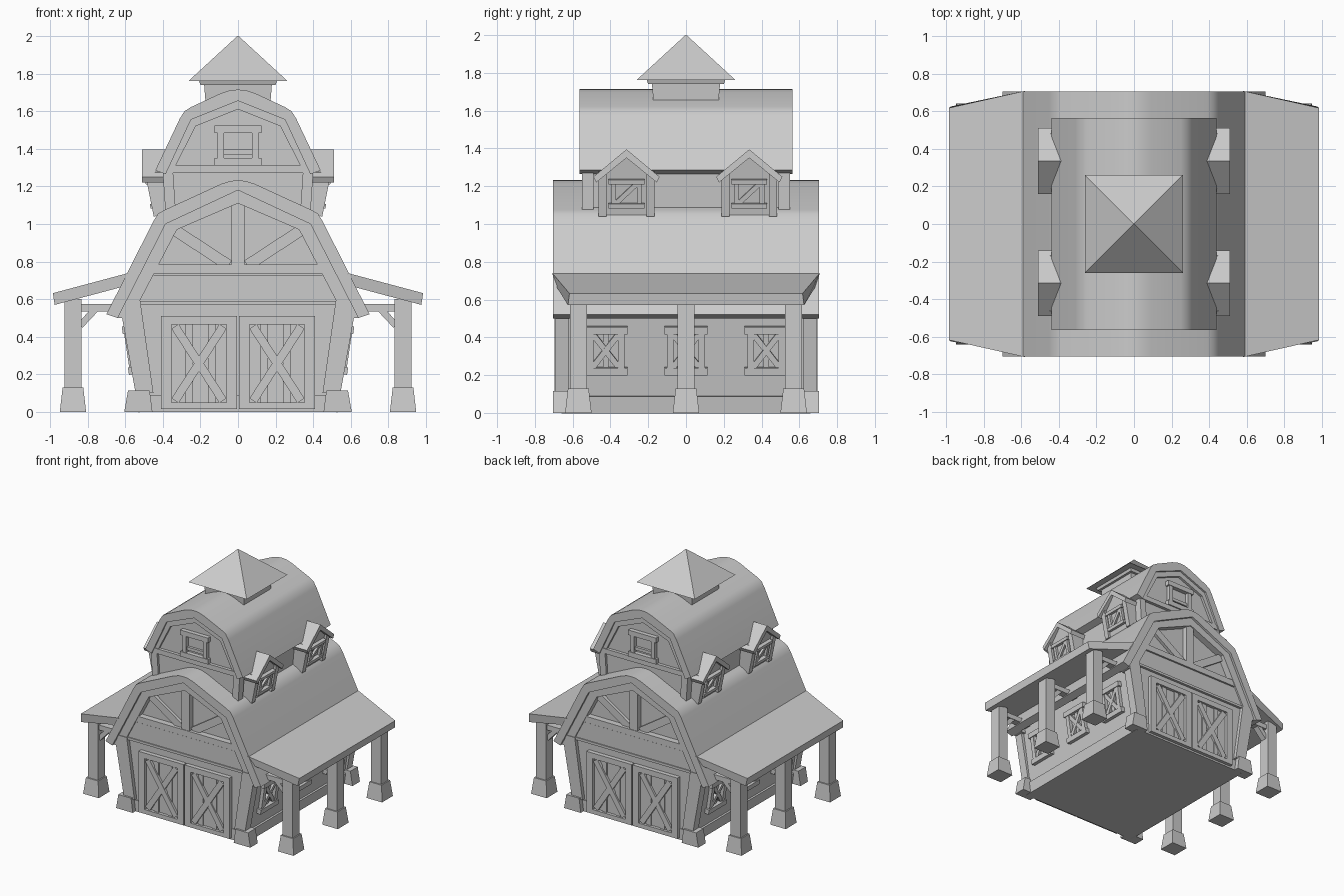
import bpy
from math import atan, pi
from mathutils import Matrix, Vector

cube = bpy.data.objects.get("Cube")
if cube:
    bpy.data.objects.remove(cube, do_unlink=True)

grey = bpy.data.materials.new("plain_grey")
grey.use_nodes = True
colour = (0.6, 0.6, 0.6, 1)
grey.diffuse_color = colour
grey.node_tree.nodes["Principled BSDF"].inputs["Base Color"].default_value = colour


def facing(turn, offset=0, slope=0):
    """Wall frame: u runs along the wall, v up, w outward; slope leans it out."""
    return (Matrix.Rotation(turn, 4, 'Z') @ Matrix.Translation((0, -offset, 0))
            @ Matrix.Rotation(pi / 2 + atan(slope), 4, 'X'))


def solid(pts, w0, w1, top=1.0):
    """Outline in (u, v) extruded from w0 to w1."""
    n = len(pts)
    verts = [Vector((u, v, w)) for w in (w0, w1) for u, v in pts]
    faces = [list(range(n))[::-1], list(range(n, 2 * n))]
    faces += [[i, (i + 1) % n, (i + 1) % n + n, i + n] for i in range(n)]
    return verts, faces


def rect(u0, u1, v0, v1, w0, w1):
    return solid([(u0, v0), (u1, v0), (u1, v1), (u0, v1)], w0, w1)


def board(a, b, width, w0, w1):
    a, b = Vector(a), Vector(b)
    d = (b - a).normalized() * width / 2
    s = Vector((-d.y, d.x))
    return solid([tuple(p) for p in (a - s, b - s, b + s, a + s)], w0, w1)


def frustum(cx, cy, z0, z1, r0, r1):
    verts = [Vector((cx + sx * r, cy + sy * r, z)) for z, r in ((z0, r0), (z1, r1))
             for sx, sy in ((-1, -1), (1, -1), (1, 1), (-1, 1))]
    return verts, [[3, 2, 1, 0], [4, 5, 6, 7]] + [
        [i, (i + 1) % 4, (i + 1) % 4 + 4, i + 4] for i in range(4)]


def mirror(half):
    """Half outline from the centre line outward, completed on the other side."""
    return half + [(-u, v) for u, v in reversed(half) if u > 0]


def arch(outer, inner):
    """Closed band between two half outlines."""
    full = [(-u, v) for u, v in reversed(outer) if u > 0] + outer
    hole = [(-u, v) for u, v in reversed(inner) if u > 0] + inner
    return full + hole[::-1]


def part(name, solids, frame=Matrix(), smooth=False):
    verts, faces = [], []
    for vs, fs in solids:
        faces += [[i + len(verts) for i in f] for f in fs]
        verts += [frame @ v for v in vs]
    mesh = bpy.data.meshes.new(name)
    mesh.from_pydata(verts, [], faces)
    mesh.materials.append(grey)
    obj = bpy.data.objects.new(name, mesh)
    bpy.context.collection.objects.link(obj)
    bpy.context.view_layer.objects.active = obj
    for o in bpy.context.selected_objects:
        o.select_set(False)
    obj.select_set(True)
    bpy.ops.object.mode_set(mode='EDIT')
    bpy.ops.mesh.select_all(action='SELECT')
    bpy.ops.mesh.normals_make_consistent(inside=False)
    bpy.ops.object.mode_set(mode='OBJECT')
    if smooth:
        bpy.ops.object.shade_smooth_by_angle(angle=0.75)
    return obj


plain = facing(0)

# Lower barn
part("barn_walls", [solid([(-.515, 0), (.515, 0), (.598, .55), (.49, .785),
                           (-.49, .785), (-.598, .55)], -.66, .66)], plain)
part("barn_loft", [solid(mirror([(0, 1.2), (.39, 1.02), (.5, .78)]), -.63, .63)], plain)
low_in = [(0, 1.18), (.385, 1.0), (.64, .5)]
part("lower_roof", [solid(arch([(0, 1.232), (.04, 1.229), (.09, 1.213), (.39, 1.075),
                                (.425, 1.055), (.45, 1.015), (.7, .52)], low_in),
                          -.705, .705)], plain, True)

# Upper storey
part("upper_walls", [solid(mirror([(0, 1.68), (.25, 1.57), (.38, 1.28), (.35, .95)]),
                           -.53, .53)], plain)
up_in = [(0, 1.655), (.25, 1.555), (.385, 1.265)]
part("upper_roof", [solid(arch([(0, 1.715), (.04, 1.712), (.09, 1.696), (.25, 1.622),
                                (.285, 1.6), (.31, 1.56), (.44, 1.285)], up_in),
                          -.565, .565)], plain, True)

# Cupola
part("cupola_base", [frustum(0, 0, 1.55, 1.74, .165, .18)])
part("cupola_cornice", [frustum(0, 0, 1.74, 1.77, .2, .21)])
part("cupola_roof", [frustum(0, 0, 1.762, 2, .262, .003)])

# Front and back ends
for end, turn in (("front", 0), ("back", pi)):
    M = facing(turn)
    part(end + "_gable_trim", [
        solid(arch(low_in, [(0, 1.11), (.325, .97), (.57, .5)]), .6, .685),
        rect(-.46, .46, .735, .785, .6, .68)], M)
    part(end + "_gable_beams", [rect(-.035, .035, .78, 1.13, .6, .675)]
         + [board((s * .05, .78), (s * .34, .97), .06, .6, .655) for s in (-1, 1)], M)
    part(end + "_lintel_panel", [
        solid([(-.535, .59), (.535, .59), (.46, .73), (-.46, .73)], .6, .672),
        rect(-.52, .52, .57, .59, .6, .68)], M)
    part(end + "_corner_posts", [
        solid([(s * u, v) for u, v in ((.45, .1), (.545, .1), (.62, .52), (.6, .59), (.52, .59))],
              .62, .69) for s in (-1, 1)], M)
    part(end + "_corner_feet", [
        solid([(s * u, v) for u, v in ((.455, 0), (.605, 0), (.585, .115), (.47, .115))],
              .61, .705) for s in (-1, 1)], M)
    part(end + "_plinth", [rect(-.5, .5, 0, .09, .6, .668)], M)
    for s in (-1, 1):
        def span(a, b, v0, v1, w1):
            return rect(s * a, s * b, v0, v1, .62, w1)
        part(end + "_barn_door", [
            span(.005, .41, .015, .51, .67),
            span(.005, .06, .015, .51, .695), span(.355, .41, .015, .51, .695),
            span(.06, .355, .015, .05, .695), span(.06, .355, .465, .51, .695),
            span(.12, .16, .05, .465, .678), span(.24, .28, .05, .465, .678),
            board((s * .08, .06), (s * .335, .455), .045, .65, .69),
            board((s * .335, .06), (s * .08, .455), .045, .65, .688)], M)
    # Upper gable
    part(end + "_upper_trim", [
        solid(arch(up_in, [(0, 1.61), (.225, 1.52), (.355, 1.265)]), .5, .55),
        rect(-.38, .38, 1.27, 1.31, .5, .555)], M)
    part(end + "_upper_posts", [
        solid([(s * u, v) for u, v in ((.33, 1.05), (.385, 1.05), (.4, 1.27), (.345, 1.27))],
              .49, .55) for s in (-1, 1)], M)
    part(end + "_loft_window", [
        rect(-.125, .125, 1.485, 1.525, .5, .565), rect(-.125, .125, 1.31, 1.35, .5, .565),
        rect(-.08, .08, 1.37, 1.395, .5, .55), rect(-.11, -.075, 1.35, 1.49, .5, .56),
        rect(.075, .11, 1.35, 1.49, .5, .56)], M)

# Long sides
for side, turn, s in (("left", pi / 2, 1), ("right", -pi / 2, -1)):
    M = facing(turn, .515, .15)
    part(side + "_plinth", [rect(-.66, .66, 0, .09, -.05, .015)], M)
    for c in (-.425, 0, .425):
        part(side + "_window", [
            rect(c - .115, c + .115, .425, .465, -.02, .035),
            rect(c - .115, c + .115, .205, .245, -.02, .035),
            rect(c - .1, c - .065, .24, .43, -.02, .028),
            rect(c + .065, c + .1, .24, .43, -.02, .028),
            rect(c - .015, c + .015, .24, .43, -.02, .012),
            board((c - .07, .245), (c + .07, .425), .03, -.02, .024),
            board((c - .07, .425), (c + .07, .245), .03, -.02, .022)], M)

    # Porch: roof slab narrowing outward, posts, ties and braces
    top = [(.58, .708, .74), (.985, .617, .632)]
    ring = [top[0], top[1], (.975, .625, .57), (.58, .69, .675)]
    verts = [Vector((s * x, e * y, z)) for e in (-1, 1) for x, y, z in ring]
    part(side + "_porch_roof", [(verts, solid([(0, 0)] * 4, 0, 1)[1])])
    for y in (-.57, 0, .57):
        part(side + "_porch_post", [frustum(s * .878, y, .1, .6, .045, .045)])
        part(side + "_porch_foot", [frustum(s * .878, y, 0, .13, .07, .055)])
        part(side + "_porch_tie", [
            rect(s * .58, s * .88, .535, .575, -y - .03, -y + .03),
            board((s * .84, .46), (s * .76, .545), .035, -y - .025, -y + .025)], plain)

    # Dormers
    for y in (-.315, .335):
        c = s * y
        D = facing(turn, .24, .2)
        part(side + "_dormer_walls", [solid([(c - .13, 1.02), (c + .13, 1.02),
             (c + .13, 1.27), (c, 1.38), (c - .13, 1.27)], -.14, -.02)], D)
        part(side + "_dormer_posts", [rect(c + k * .105, c + k * .147, 1.06, 1.29, -.12, 0)
                                      for k in (-1, 1)], D)
        part(side + "_dormer_window", [
            rect(c - .095, c + .095, 1.235, 1.26, -.05, .008),
            rect(c - .095, c + .095, 1.105, 1.13, -.05, .008),
            rect(c - .08, c - .055, 1.12, 1.24, -.05, 0),
            rect(c + .055, c + .08, 1.12, 1.24, -.05, 0),
            board((c - .055, 1.13), (c + .055, 1.235), .025, -.05, -.004)], D)
        part(side + "_dormer_roof", [solid([(c + u, v) for u, v in arch(
            [(0, 1.395), (.175, 1.25)], [(0, 1.35), (.16, 1.22)])], .33, .51)], facing(turn))
